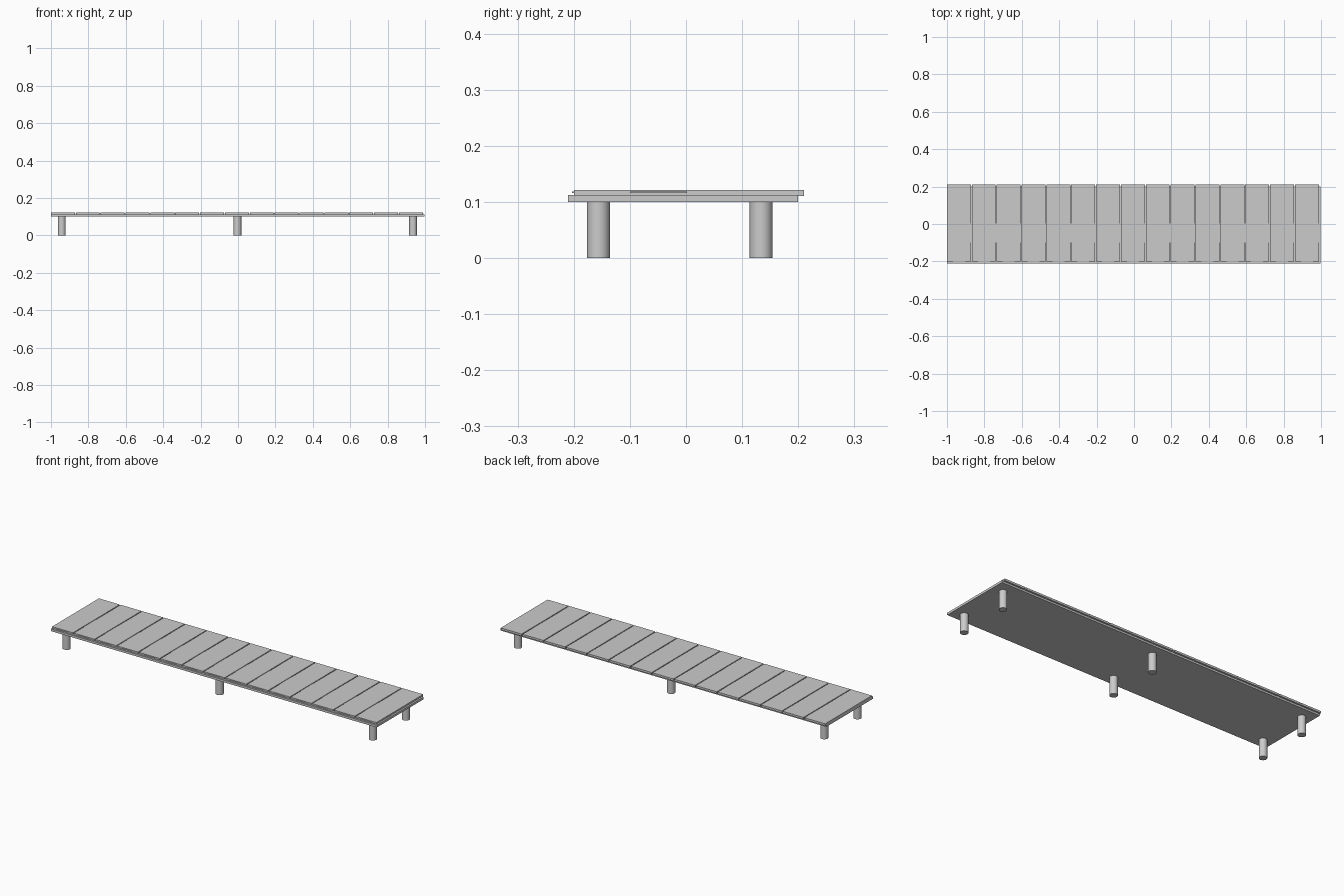
import bpy, math

if "Cube" in bpy.data.objects:
    bpy.data.objects.remove(bpy.data.objects["Cube"])


def box(name, x0, x1, y0, y1, z0, z1):
    bpy.ops.mesh.primitive_cube_add(
        size=1, location=((x0 + x1) / 2, (y0 + y1) / 2, (z0 + z1) / 2))
    o = bpy.context.object
    o.name = name
    o.scale = (x1 - x0, y1 - y0, z1 - z0)
    bpy.ops.object.transform_apply(location=False, rotation=False, scale=True)
    return o


# base slab under the planks, shifted slightly to the front
box("base_slab", -1, 0.998, -0.21, 0.20, 0.10, 0.1125)

# row of deck planks with narrow gaps, overhanging at the back
COUNT, PITCH, GAP = 15, 0.1329, 0.005
for i in range(COUNT):
    x0 = -1 + i * PITCH
    x1 = x0 + PITCH - GAP
    box(f"plank_{i + 1}", x0, x1, -0.20, 0.21, 0.11, 0.121)
    # thin raised strips on the plank edges
    box(f"plank_side_strip_{i + 1}", x1 - 0.002, x1 + 0.003, -0.10, 0.002, 0.1155, 0.118)
    xm = (x0 + x1) / 2
    box(f"plank_front_strip_{i + 1}", xm - 0.032, xm + 0.032, -0.203, -0.198, 0.1155, 0.118)

# six round legs
for x in (-0.942, -0.003, 0.936):
    for side, y in (("front", -0.156), ("back", 0.134)):
        bpy.ops.mesh.primitive_cylinder_add(
            vertices=32, radius=0.0205, depth=0.101, location=(x, y, 0.0505))
        bpy.context.object.name = f"{side}_leg"
        bpy.ops.object.shade_smooth_by_angle(angle=math.radians(30))
